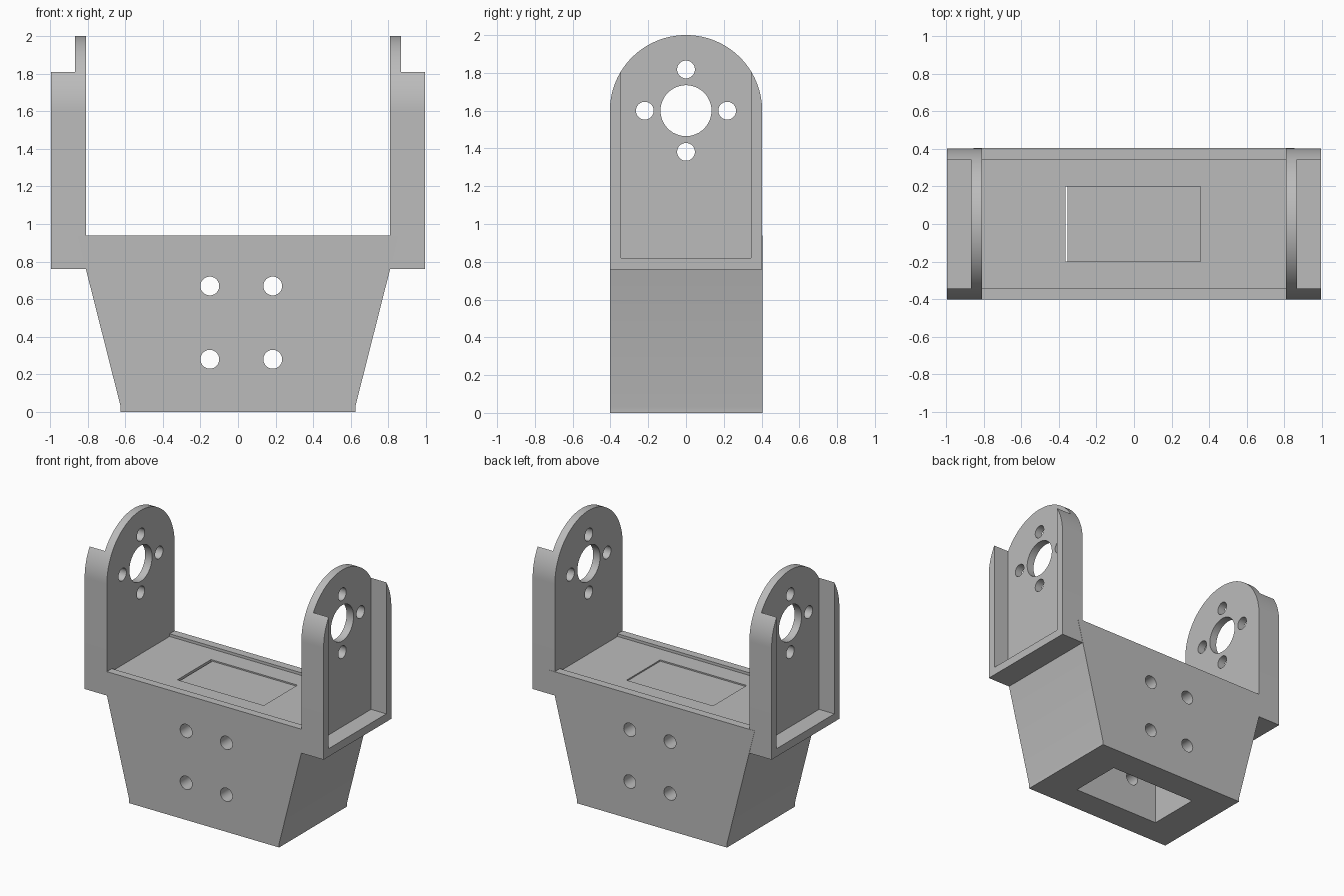
import bpy, bmesh, math
from mathutils import Matrix, Vector

if "Cube" in bpy.data.objects:
    bpy.data.objects.remove(bpy.data.objects["Cube"], do_unlink=True)

grey = bpy.data.materials.new("plain grey")
grey.use_nodes = True
tone = (0.5, 0.5, 0.5, 1)
grey.diffuse_color = tone
grey.node_tree.nodes["Principled BSDF"].inputs["Base Color"].default_value = tone

FRONT, BACK = -0.403, 0.405


def finish(bm, name):
    bmesh.ops.recalc_face_normals(bm, faces=bm.faces)
    mesh = bpy.data.meshes.new(name)
    bm.to_mesh(mesh)
    bm.free()
    mesh.materials.append(grey)
    obj = bpy.data.objects.new(name, mesh)
    bpy.context.collection.objects.link(obj)
    return obj


def prism(name, points, depth):
    """Extrude a closed outline of 3D points along a vector."""
    bm = bmesh.new()
    face = bm.faces.new([bm.verts.new(p) for p in points])
    out = bmesh.ops.extrude_face_region(bm, geom=[face])
    moved = [v for v in out["geom"] if isinstance(v, bmesh.types.BMVert)]
    bmesh.ops.translate(bm, verts=moved, vec=Vector(depth))
    return finish(bm, name)


def box(name, low, high):
    x0, y0, z0 = low
    x1, y1, z1 = high
    base = [(x0, y0, z0), (x1, y0, z0), (x1, y1, z0), (x0, y1, z0)]
    return prism(name, base, (0, 0, z1 - z0))


def rod(name, centre, radius, length, axis):
    """Round cutter along the x or y axis."""
    turn = Matrix.Rotation(math.pi / 2, 4, "Y" if axis == "x" else "X")
    bm = bmesh.new()
    bmesh.ops.create_cone(bm, cap_ends=True, segments=48, radius1=radius,
                          radius2=radius, depth=length,
                          matrix=Matrix.Translation(centre) @ turn)
    return finish(bm, name)


def cut(obj, cutter):
    bpy.context.view_layer.objects.active = obj
    mod = obj.modifiers.new("cut", "BOOLEAN")
    mod.operation = "DIFFERENCE"
    mod.solver = "EXACT"
    mod.object = cutter
    bpy.ops.object.modifier_apply(modifier=mod.name)
    bpy.data.objects.remove(cutter, do_unlink=True)


# Tapered body with a vertical shaft, shallow top tray and screw holes
half = [(0.625, 0), (0.625, 0.03), (0.855, 0.94)]
outline = half + [(-x, z) for x, z in reversed(half)]
body = prism("body", [(x, FRONT, z) for x, z in outline], (0, BACK - FRONT, 0))
cut(body, box("tray_cutter", (-0.83, -0.343, 0.92), (0.83, 0.343, 1.1)))
cut(body, box("shaft_cutter", (-0.365, -0.2, -0.1), (0.355, 0.2, 1.1)))
for x in (-0.15, 0.185):
    for z in (0.28, 0.67):
        cut(body, rod("screw_cutter", (x, 0, z), 0.05, 2, "y"))

# Lid closing the shaft, leaving a narrow slit on one side
lid = box("shaft_lid", (-0.355, -0.2, 0.85), (0.355, 0.2, 0.91))

# Upright ears: arched plate with a raised rim open at the top
R, AXLE = 0.403, 1.6
arch = [(R * math.cos(math.pi * i / 64), AXLE + R * math.sin(math.pi * i / 64) * 0.993)
        for i in range(65)]
profile = arch + [(-R, 0.76), (R, 0.76)]
ears = []
for side, label in ((1, "left"), (-1, "right")):
    ear = prism(label + "_ear", [(side * 0.81, y, z) for y, z in profile],
                (side * 0.185, 0, 0))
    xs = sorted((side * 0.868, side * 1.2))
    cut(ear, box("pocket_cutter", (xs[0], -0.343, 0.82), (xs[1], 0.343, 2.2)))
    cut(ear, rod("axle_cutter", (side * 0.85, 0, AXLE), 0.135, 0.6, "x"))
    for y, z in ((0.218, 0), (-0.218, 0), (0, 0.218), (0, -0.218)):
        cut(ear, rod("bolt_cutter", (side * 0.85, y, AXLE + z), 0.047, 0.6, "x"))
    ears.append(ear)

# Smooth curved faces, keep hard edges
for obj in [body, lid] + ears:
    bpy.ops.object.select_all(action="DESELECT")
    obj.select_set(True)
    bpy.context.view_layer.objects.active = obj
    bpy.ops.object.shade_smooth_by_angle(angle=math.radians(30))
